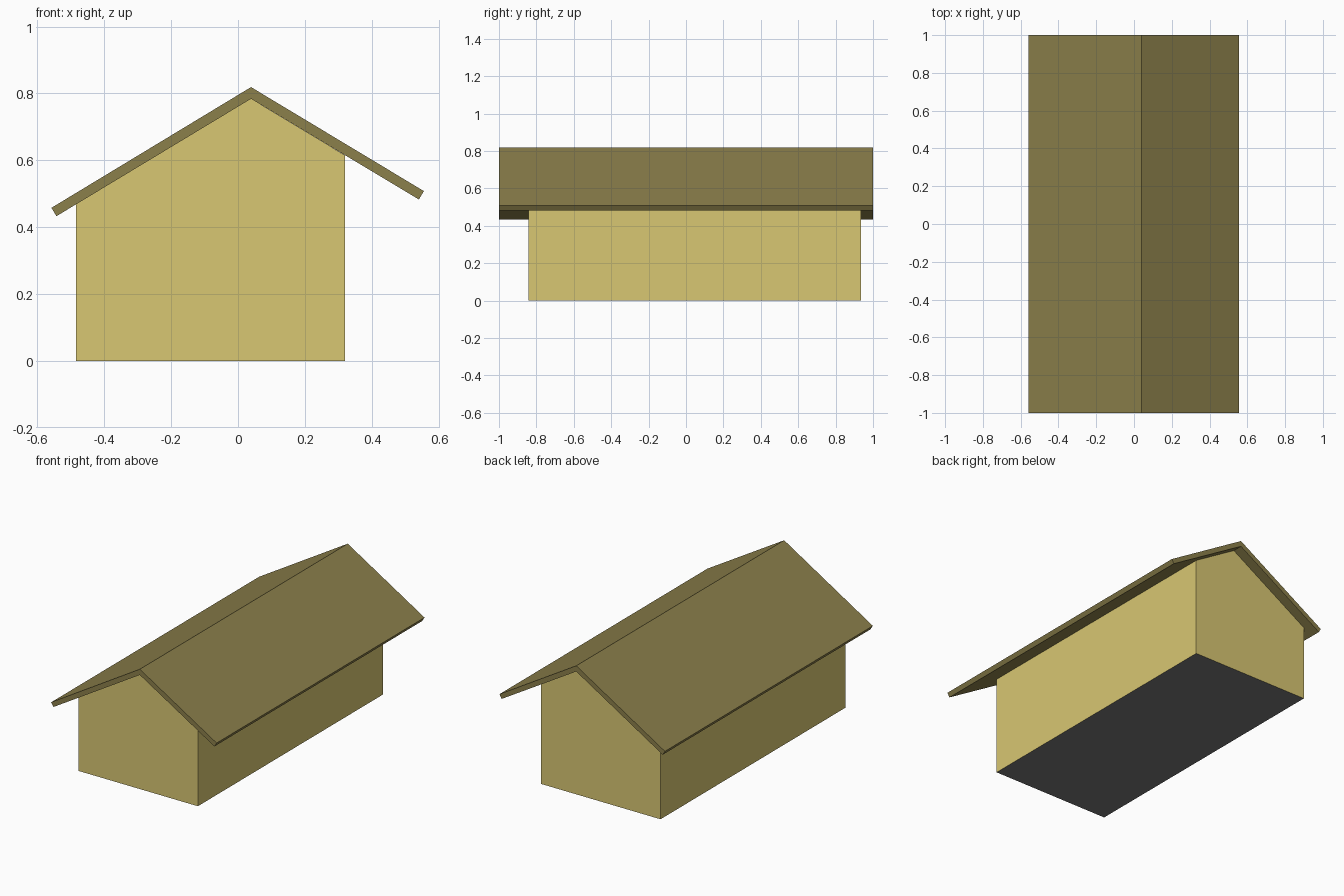
import bpy
import bmesh

if "Cube" in bpy.data.objects:
    bpy.data.objects.remove(bpy.data.objects["Cube"])


def material(name, color):
    mat = bpy.data.materials.new(name)
    mat.diffuse_color = (*color, 1)
    mat.use_nodes = True
    mat.node_tree.nodes["Principled BSDF"].inputs["Base Color"].default_value = mat.diffuse_color
    return mat


def extrude_profile(name, profile, y0, y1, *mats):
    """Solid prism: an x/z profile pushed from y0 to y1."""
    bm = bmesh.new()
    front = bm.faces.new([bm.verts.new((x, y0, z)) for x, z in profile])
    out = bmesh.ops.extrude_face_region(bm, geom=[front], use_keep_orig=True)
    moved = [v for v in out["geom"] if isinstance(v, bmesh.types.BMVert)]
    bmesh.ops.translate(bm, verts=moved, vec=(0, y1 - y0, 0))
    bmesh.ops.recalc_face_normals(bm, faces=bm.faces)
    # a second material, if given, goes on the underside
    if len(mats) > 1:
        for f in bm.faces:
            if f.normal.z < -0.9:
                f.material_index = 1
    mesh = bpy.data.meshes.new(name)
    bm.to_mesh(mesh)
    bm.free()
    for mat in mats:
        mesh.materials.append(mat)
    obj = bpy.data.objects.new(name, mesh)
    bpy.context.collection.objects.link(obj)
    return obj


wall_mat = material("wall_yellow", (0.69, 0.57, 0.17))
roof_mat = material("roof_brown", (0.26, 0.215, 0.07))
floor_mat = material("floor_grey", (0.19, 0.19, 0.19))

# House body with an off-centre gable and a grey floor
extrude_profile("walls", [(-0.484, 0), (0.32, 0), (0.32, 0.615),
                          (0.039, 0.784), (-0.484, 0.469)],
                -0.843, 0.936, wall_mat, floor_mat)

# Folded roof sheet with square-cut eaves
extrude_profile("roof", [(-0.558, 0.458), (-0.543, 0.433), (0.039, 0.784),
                         (0.541, 0.483), (0.556, 0.508), (0.039, 0.819)],
                -1, 1, roof_mat)
